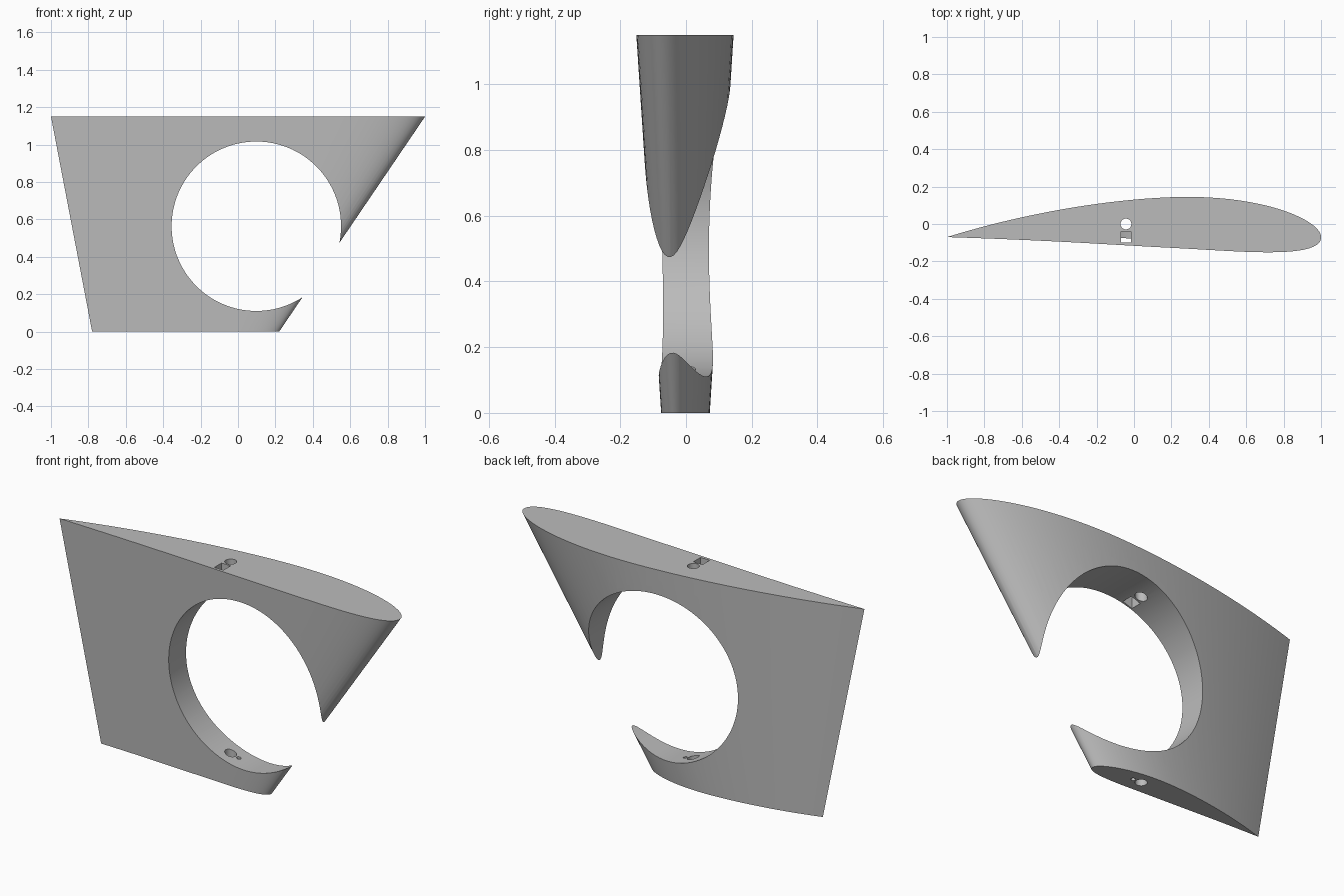
import bpy, bmesh, math

if "Cube" in bpy.data.objects:
    bpy.data.objects.remove(bpy.data.objects["Cube"])

HEIGHT = 1.15
GREY = (0.5, 0.5, 0.5, 1)
mat = bpy.data.materials.new("plain grey")
mat.use_nodes = True
mat.diffuse_color = GREY
mat.node_tree.nodes["Principled BSDF"].inputs["Base Color"].default_value = GREY


def airfoil(n=48, thick=0.14, camber=0.042, peak=0.4):
    """Unit-chord cambered section: trailing edge, over the back, round the nose."""
    def point(t, side):
        half = 5 * thick * (0.2969 * math.sqrt(t) - 0.126 * t - 0.3516 * t**2
                            + 0.2843 * t**3 - 0.1036 * t**4)
        if t < peak:
            line = camber / peak**2 * (2 * peak * t - t * t)
            slope = 2 * camber / peak**2 * (peak - t)
        else:
            line = camber / (1 - peak)**2 * (1 - 2 * peak + 2 * peak * t - t * t)
            slope = 2 * camber / (1 - peak)**2 * (peak - t)
        a = math.atan(slope)
        return t - side * half * math.sin(a), line + side * half * math.cos(a) + 0.005 * t
    ts = [(1 - math.cos(math.pi * i / n)) / 2 for i in range(n + 1)]
    return [point(t, 1) for t in reversed(ts)] + [point(t, -1) for t in ts[1:-1]]


# Tapered fin body lofted between the small foot and the large head section
bm = bmesh.new()
rings = []
for nose_x, chord, z in ((0.22, 1.0, 0), (1.0, 2.0, HEIGHT)):
    rings.append([bm.verts.new((nose_x - t * chord, (y - 0.04) * chord, z))
                  for t, y in airfoil()])
foot, head = rings
count = len(foot)
for i in range(count):
    j = (i + 1) % count
    bm.faces.new((foot[i], foot[j], head[j], head[i]))
bm.faces.new(foot)
bm.faces.new(head)
bmesh.ops.recalc_face_normals(bm, faces=bm.faces)
mesh = bpy.data.meshes.new("fin_body")
bm.to_mesh(mesh)
bm.free()
fin = bpy.data.objects.new("fin_body", mesh)
bpy.context.collection.objects.link(fin)
mesh.materials.append(mat)


def cutter(name, radius, depth, location, sides=32, rotation=(0, 0, 0)):
    bpy.ops.mesh.primitive_cylinder_add(vertices=sides, radius=radius, depth=depth,
                                        location=location, rotation=rotation)
    ob = bpy.context.object
    ob.name = name
    ob.hide_render = True
    return ob


# Large round opening, shaft bore, square slot in the head, pin hole in the foot
cutters = [
    cutter("opening_cutter", 0.453, 2, (0.098, 0, 0.563), 128, (math.pi / 2, 0, 0)),
    cutter("bore_cutter", 0.029, 3, (-0.043, 0, 0.5)),
    cutter("pin_cutter", 0.011, 0.6, (0.005, 0, 0.1), 16),
]
bpy.ops.mesh.primitive_cube_add(size=1, location=(-0.043, -0.069, 1.1))
slot = bpy.context.object
slot.name = "slot_cutter"
slot.scale = (0.054, 0.06, 0.4)
slot.hide_render = True
cutters.append(slot)

bpy.ops.object.select_all(action='DESELECT')
bpy.context.view_layer.objects.active = fin
fin.select_set(True)
for ob in cutters:
    mod = fin.modifiers.new(ob.name, 'BOOLEAN')
    mod.operation = 'DIFFERENCE'
    mod.solver = 'EXACT'
    mod.object = ob
    bpy.ops.object.modifier_apply(modifier=mod.name)
for ob in cutters:
    bpy.data.objects.remove(ob)

bpy.ops.object.shade_smooth_by_angle(angle=math.radians(30))
